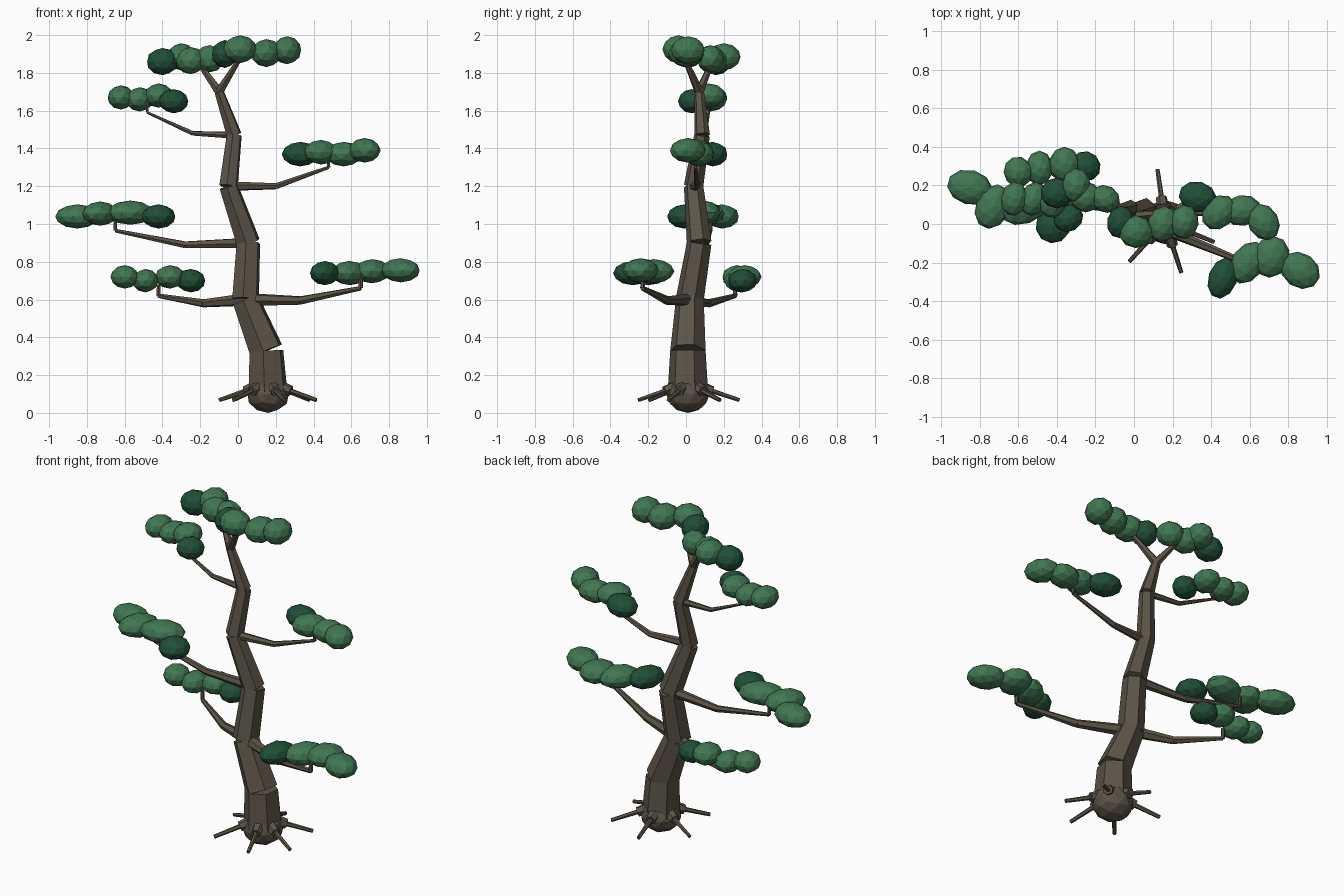
import bpy
import bmesh
from math import radians, cos, sin
from mathutils import Matrix, Vector

if "Cube" in bpy.data.objects:
    bpy.data.objects.remove(bpy.data.objects["Cube"], do_unlink=True)


def material(name, colour):
    mat = bpy.data.materials.new(name)
    mat.use_nodes = True
    mat.diffuse_color = (*colour, 1)
    mat.node_tree.nodes["Principled BSDF"].inputs["Base Color"].default_value = (*colour, 1)
    return mat


BARK = material("brown bark", (0.105, 0.088, 0.064))
LIGHT = material("leaf green", (0.053, 0.185, 0.085))
DARK = material("dark leaf green", (0.015, 0.078, 0.04))


def finish(bm, name, *materials):
    mesh = bpy.data.meshes.new(name)
    bm.to_mesh(mesh)
    bm.free()
    for mat in materials:
        mesh.materials.append(mat)
    obj = bpy.data.objects.new(name, mesh)
    bpy.context.collection.objects.link(obj)
    return obj


def limb(name, points, radii):
    """Separate tapered six-sided segments between consecutive points."""
    bm = bmesh.new()
    points = [Vector(p) for p in points]
    for a, b, r1, r2 in zip(points, points[1:], radii, radii[1:]):
        turn = Vector((0, 0, 1)).rotation_difference(b - a).to_matrix().to_4x4()
        place = Matrix.Translation((a + b) / 2) @ turn @ Matrix.Rotation(radians(-10), 4, "Z")
        bmesh.ops.create_cone(bm, cap_ends=True, segments=6, radius1=r1, radius2=r2,
                              depth=(b - a).length, matrix=place)
    return finish(bm, name, BARK)


def foliage(name, thickness, *blobs):
    """Flattened leaf clumps: centre, long and short radius in hundredths, heading.
    The first clump is the dark one."""
    bm = bmesh.new()
    for i, (x, y, z, long, short, heading) in enumerate(blobs):
        place = (Matrix.Translation(Vector((x, y, z)) / 100)
                 @ Matrix.Rotation(radians(heading), 4, "Z")
                 @ Matrix.Diagonal((long / 100, short / 100, thickness, 1)))
        done = len(bm.faces)
        bmesh.ops.create_icosphere(bm, subdivisions=2, radius=1, matrix=place)
        bm.faces.ensure_lookup_table()
        for face in bm.faces[done:]:
            face.material_index = 1 if i == 0 else 0
    return finish(bm, name, LIGHT, DARK)


# Trunk, one leaning segment after another
base = Vector((0.16, 0.01, 0.09))
knots = [base, (0.15, 0.01, 0.33), (0.04, 0.02, 0.6), (0.055, 0.07, 0.9),
         (-0.05, 0.04, 1.2), (-0.02, 0.085, 1.47), (-0.1, 0.07, 1.7)]
limb("trunk", knots, [0.11, 0.095, 0.075, 0.066, 0.052, 0.042, 0.026])

# Root ball and spreading roots
bm = bmesh.new()
bmesh.ops.create_icosphere(bm, subdivisions=2, radius=1,
                           matrix=Matrix.Translation((base.x, base.y, 0.1))
                           @ Matrix.Diagonal((0.115, 0.115, 0.1, 1)))
finish(bm, "root_ball", BARK)
for i, heading in enumerate((38, 98, 160, 228, 288, 338)):
    out = Vector((cos(radians(heading)), sin(radians(heading)), 0))
    foot = Vector((base.x, base.y, 0))

    def at(reach, height):
        return foot + out * reach + Vector((0, 0, height))

    limb(f"root_knob_{i + 1}", [at(0.06, 0.14), at(0.13, 0.115)], [0.035, 0.028])
    limb(f"root_{i + 1}", [at(0.1, 0.125), at(0.275, 0.068)], [0.014, 0.011])

# Branches, each ending in a short upright twig
BRANCHES = {
    "low_left_branch": (2, (0.33, -0.1, 0.595), (0.65, -0.23, 0.66), 0.036),
    "low_right_branch": (2, (-0.18, 0.12, 0.58), (-0.42, 0.26, 0.62), 0.034),
    "middle_right_branch": (3, (-0.28, 0.1, 0.89), (-0.65, 0.13, 0.965), 0.03),
    "middle_left_branch": (4, (0.2, 0.06, 1.2), (0.48, 0.05, 1.3), 0.026),
    "high_right_branch": (5, (-0.24, 0.1, 1.48), (-0.48, 0.12, 1.59), 0.02),
}
for name, (knot, elbow, end, r) in BRANCHES.items():
    twig = Vector(end) + Vector((0, 0, 0.06))
    limb(name, [knots[knot], elbow, end, twig], [r, r * 0.65, r * 0.35, r * 0.3])

# Fork at the top
limb("crown_right_fork", [knots[-1], (-0.2, 0.13, 1.84)], [0.025, 0.014])
limb("crown_left_fork", [knots[-1], (0.0, 0.0, 1.86)], [0.025, 0.014])

# Leaf pads
foliage("low_left_leaves", 0.064, (46, -28, 74, 11, 7.5, 70), (59, -20, 74, 12, 8.5, 55),
        (71, -17, 75, 11, 9.5, 70), (86, -24, 75.5, 11, 9, -35))
foliage("low_right_leaves", 0.062, (-25, 30, 70, 8, 7.5, -45), (-36, 31, 72, 8, 9, 0),
        (-49, 29, 70, 7, 9, 0), (-60, 27, 72, 7.5, 8, 20))
foliage("middle_right_leaves", 0.064, (-42, -1, 104, 9, 9, 30), (-57, 9, 106, 13, 9, 20),
        (-73, 9, 105.5, 12, 9, 65), (-85, 19, 104, 12, 9, -15))
foliage("middle_left_leaves", 0.065, (33, 14, 137, 10, 8, -15), (44, 6, 138, 10, 8, 45),
        (56, 7, 137, 10, 8, 10), (67, 1, 139, 10, 8, -60))
foliage("high_right_leaves", 0.064, (-34, 3, 165, 8, 7, 30), (-42, 12, 168, 9, 7.5, 80),
        (-52, 13, 166, 9, 7, 70), (-62, 13, 167, 9, 7, 80))
foliage("crown_right_leaves", 0.072, (-40, 16, 186, 8.5, 8, 0), (-30, 20, 188.5, 9, 7.5, 80),
        (-25, 14, 186.5, 8, 8, 0), (-15, 13, 187.5, 8, 7, -30))
foliage("crown_left_leaves", 0.074, (-7, 1, 190, 8.5, 7, 75), (1, -4, 192.5, 9, 8.5, 0),
        (15, 0, 190.5, 9.5, 8, 70), (26, 1, 192, 9, 7.5, 80))
